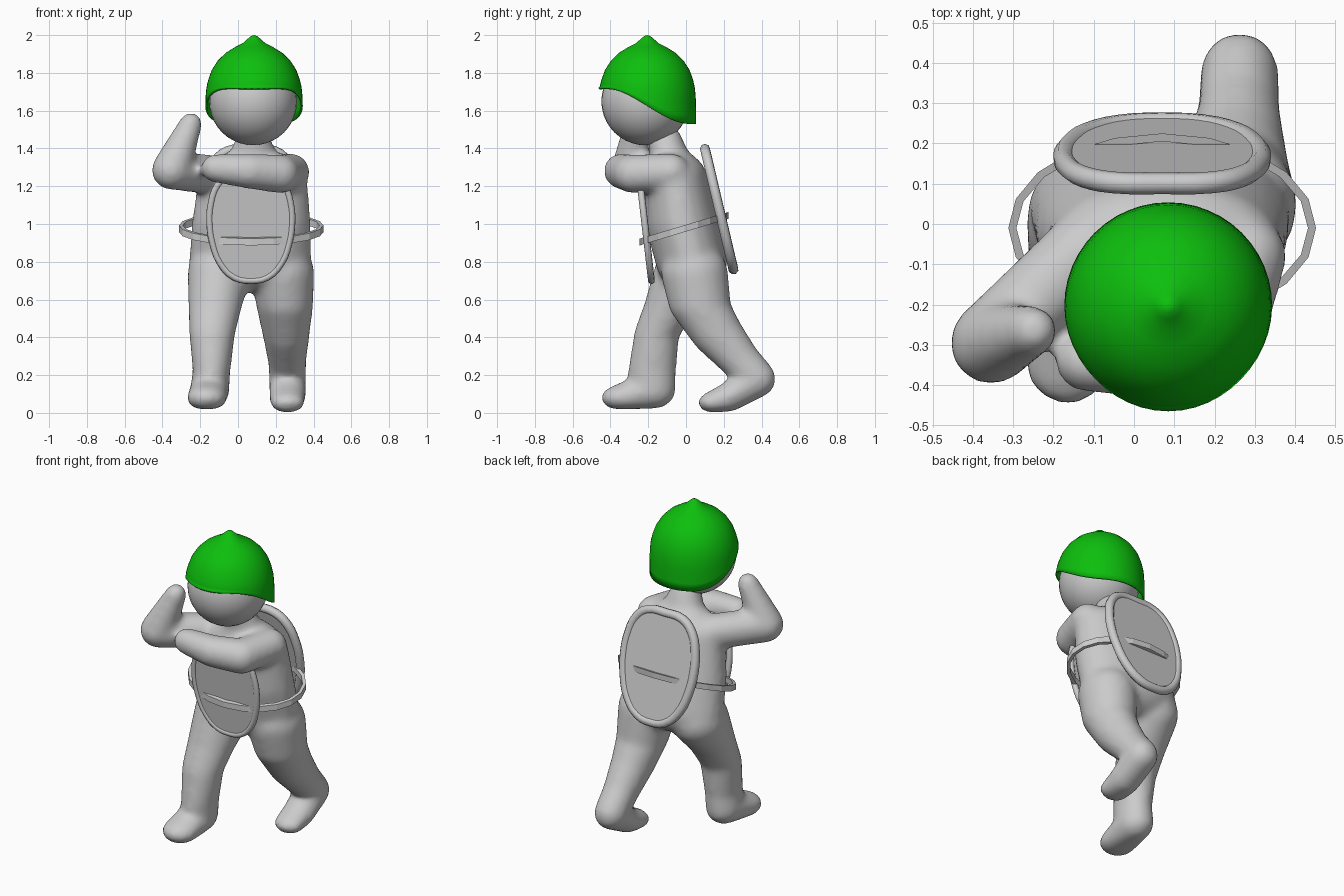
import bpy, bmesh, math
from mathutils import Vector

if "Cube" in bpy.data.objects:
    bpy.data.objects.remove(bpy.data.objects["Cube"])


def add_object(name, bm, smooth=True):
    bmesh.ops.recalc_face_normals(bm, faces=bm.faces)
    for f in bm.faces:
        f.smooth = smooth
    me = bpy.data.meshes.new(name)
    bm.to_mesh(me)
    bm.free()
    ob = bpy.data.objects.new(name, me)
    bpy.context.collection.objects.link(ob)
    return ob


# Unit sphere used as the building block for all body masses
tmp = bmesh.new()
bmesh.ops.create_icosphere(tmp, subdivisions=3, radius=1)
UNIT = [v.co.copy() for v in tmp.verts]
tmp.free()


def add_chain(bm, blobs):
    """Skin each consecutive pair of ellipsoids (x, y, z, rx, ry, rz) with a hull."""
    for a, b in zip(blobs, blobs[1:]):
        part = bmesh.new()
        for e in (a, b):
            for u in UNIT:
                part.verts.new((e[0] + u.x * e[3], e[1] + u.y * e[4], e[2] + u.z * e[5]))
        bmesh.ops.convex_hull(part, input=part.verts)
        bmesh.ops.delete(part, geom=[v for v in part.verts if not v.link_faces], context='VERTS')
        me = bpy.data.meshes.new("hull")
        part.to_mesh(me)
        part.free()
        bm.from_mesh(me)
        bpy.data.meshes.remove(me)


def ball(x, y, z, r):
    return (x, y, z, r, r, r)


# Body: torso, neck, arms and legs fused into one smooth skin
bm = bmesh.new()
add_chain(bm, [  # torso and neck
    (0.065, 0.03, 0.80, 0.325, 0.19, 0.16),
    (0.07, -0.02, 1.0, 0.317, 0.195, 0.15),
    (0.078, -0.055, 1.24, 0.29, 0.168, 0.145),
    (0.08, -0.085, 1.36, 0.13, 0.105, 0.06),
    (0.08, -0.12, 1.47, 0.082, 0.09, 0.06)])
add_chain(bm, [  # forward leg
    (-0.10, 0.01, 0.74, 0.168, 0.18, 0.16),
    (-0.122, -0.085, 0.56, 0.142, 0.14, 0.08),
    (-0.137, -0.155, 0.42, 0.122, 0.12, 0.08),
    (-0.14, -0.18, 0.22, 0.10, 0.128, 0.08),
    (-0.15, -0.178, 0.12, 0.105, 0.125, 0.10),
    (-0.165, -0.34, 0.08, 0.108, 0.11, 0.07)])
add_chain(bm, [  # trailing leg
    (0.235, 0.045, 0.74, 0.17, 0.178, 0.16),
    (0.248, 0.075, 0.56, 0.15, 0.165, 0.09),
    (0.255, 0.165, 0.42, 0.125, 0.14, 0.12),
    (0.26, 0.28, 0.285, 0.103, 0.108, 0.108),
    (0.262, 0.375, 0.18, 0.098, 0.102, 0.10),
    (0.262, 0.23, 0.085, 0.097, 0.078, 0.08),
    (0.262, 0.135, 0.055, 0.092, 0.072, 0.055)])
add_chain(bm, [  # arm folded across the chest
    ball(0.28, -0.08, 1.275, 0.1), ball(0.22, -0.28, 1.265, 0.103),
    ball(0.06, -0.342, 1.28, 0.094), ball(-0.12, -0.342, 1.295, 0.076)])
add_chain(bm, [  # raised arm
    ball(-0.13, -0.08, 1.26, 0.105), ball(-0.355, -0.295, 1.285, 0.104),
    ball(-0.25, -0.265, 1.53, 0.062)])
for v in bm.verts:  # flatten the soles
    v.co.z = max(v.co.z, 0.02 if v.co.y < -0.02 else 0.0)
body = add_object("body", bm)
remesh = body.modifiers.new("fuse", 'REMESH')
remesh.mode = 'VOXEL'
remesh.voxel_size = 0.017
remesh.use_smooth_shade = True
soften = body.modifiers.new("soften", 'SMOOTH')
soften.factor = 0.5
soften.iterations = 14

# Head
bm = bmesh.new()
bmesh.ops.create_uvsphere(bm, u_segments=32, v_segments=20, radius=0.233)
head = add_object("head", bm)
head.location = (0.08, -0.215, 1.65)

# Helmet: turned dome with a tip, rim dropping from brow to nape
CX, CY, SEG = 0.085, -0.205, 48
DOME = [(0.016, 1.995), (0.032, 1.982), (0.06, 1.957), (0.10, 1.937), (0.15, 1.906),
        (0.192, 1.865), (0.224, 1.815), (0.242, 1.765)]
bm = bmesh.new()
tip = bm.verts.new((CX, CY, 2.0))
cols = []
for i in range(SEG):
    a = math.tau * i / SEG
    c, s = math.cos(a), math.sin(a)
    t = min(max((s + 0.9) / 1.8, 0), 1)
    rim = 1.72 - 0.19 * t * t * (3 - 2 * t)
    pts = list(DOME)
    for k in range(1, 6):
        z = 1.765 + (rim - 1.765) * k / 5
        d = 1.765 - z
        pts.append((0.242 + 0.017 * (1 - math.exp(-d / 0.05)), z))
    flare = 0.008 * max(0, -s) ** 3  # small brow lip
    pts[-1] = (pts[-1][0] + flare, pts[-1][1])
    cols.append([bm.verts.new((CX + r * c, CY + r * s, z)) for r, z in pts])
for i in range(SEG):
    p, q = cols[i], cols[(i + 1) % SEG]
    bm.faces.new((tip, p[0], q[0]))
    for k in range(len(p) - 1):
        bm.faces.new((p[k], p[k + 1], q[k + 1], q[k]))
helmet = add_object("helmet", bm)
solid = helmet.modifiers.new("thickness", 'SOLIDIFY')
solid.thickness = 0.01
solid.offset = -1
green = bpy.data.materials.new("green")
green.diffuse_color = (0.004, 0.52, 0.004, 1)
green.use_nodes = True
green.node_tree.nodes["Principled BSDF"].inputs["Base Color"].default_value = green.diffuse_color
helmet.data.materials.append(green)

# Plates: tapered oval panel with a rounded rim
HALF = [(0.5, 0.97), (0.8, 0.78), (0.96, 0.45), (1, 0.1), (0.93, -0.3), (0.74, -0.68), (0.4, -0.94)]
OUTLINE = [(0, 1)] + HALF + [(0, -1)] + [(-u, v) for u, v in reversed(HALF)]


def add_plate(name, centre, half_width, up, rim_radius, thickness):
    centre, up = Vector(centre), Vector(up)
    side = Vector((half_width, 0, 0))
    normal = side.cross(up).normalized() * thickness / 2
    loop = [centre + side * u + up * v for u, v in OUTLINE]
    # rim
    cu = bpy.data.curves.new(name + "_rim", 'CURVE')
    cu.dimensions = '3D'
    cu.bevel_depth = rim_radius
    cu.bevel_resolution = 2
    cu.resolution_u = 3
    sp = cu.splines.new('BEZIER')
    sp.bezier_points.add(len(loop) - 1)
    for bp, co in zip(sp.bezier_points, loop):
        bp.co = co
        bp.handle_left_type = bp.handle_right_type = 'AUTO'
    sp.use_cyclic_u = True
    rim = bpy.data.objects.new(name + "_rim", cu)
    bpy.context.collection.objects.link(rim)
    bpy.ops.object.select_all(action='DESELECT')
    rim.select_set(True)
    bpy.context.view_layer.objects.active = rim
    bpy.ops.object.convert(target='MESH')
    # panel
    bm = bmesh.new()
    front = [bm.verts.new(p + normal) for p in loop]
    back = [bm.verts.new(p - normal) for p in loop]
    bm.faces.new(front)
    bm.faces.new(back[::-1])
    for i in range(len(loop)):
        j = (i + 1) % len(loop)
        bm.faces.new((front[j], front[i], back[i], back[j]))
    add_object(name + "_panel", bm, smooth=False)


add_plate("back_shell", (0.07, 0.176, 1.078), 0.244, (0, -0.075, 0.318), 0.027, 0.032)
add_plate("chest_plate", (0.068, -0.216, 0.985), 0.218, (0, -0.033, 0.285), 0.018, 0.02)

# Belt: tilted oval band passing through both plates
bm = bmesh.new()
rings = []
for i in range(20):
    a = math.tau * i / 20
    ring = []
    for dr, dz in ((0, -0.018), (0, 0.018), (-0.02, 0.018), (-0.02, -0.018)):
        y = -0.01 + (0.235 + dr) * math.sin(a)
        ring.append(bm.verts.new((0.07 + (0.382 + dr) * math.cos(a), y, 0.978 + 0.3 * y + dz)))
    rings.append(ring)
for i in range(20):
    p, q = rings[i], rings[(i + 1) % 20]
    for k in range(4):
        bm.faces.new((p[k], q[k], q[(k + 1) % 4], p[(k + 1) % 4]))
add_object("belt", bm, smooth=False)
